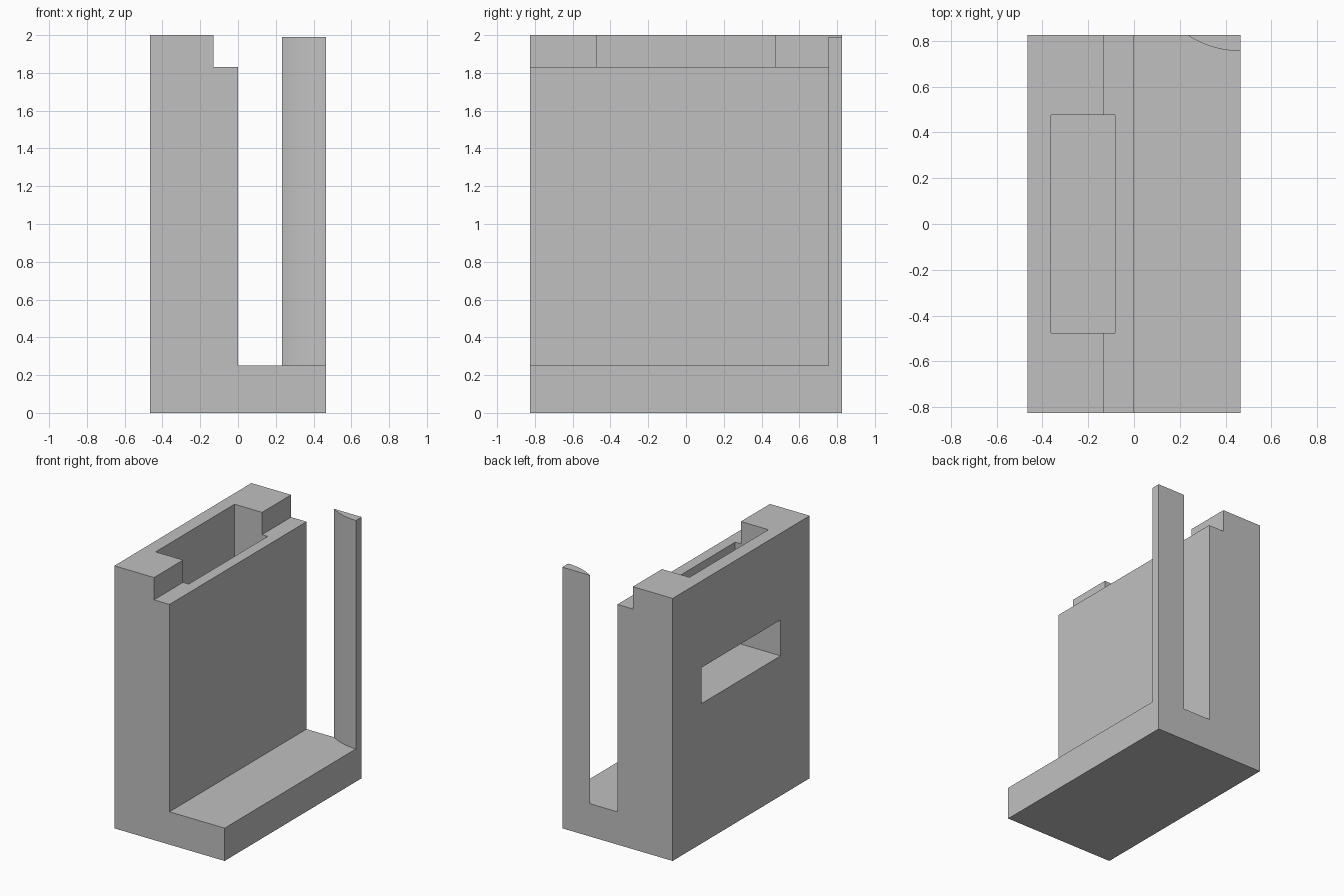
import bpy
import bmesh
import math

cube = bpy.data.objects.get("Cube")
if cube:
    bpy.data.objects.remove(cube, do_unlink=True)

# One plain grey for everything
grey = bpy.data.materials.new("plain_grey")
grey.use_nodes = True
colour = (0.53, 0.53, 0.53, 1)
grey.diffuse_color = colour
grey.node_tree.nodes["Principled BSDF"].inputs["Base Color"].default_value = colour

HALF_X, HALF_Y = 0.465, 0.825


def extrude(name, points, offset):
    """Make a solid from a flat outline pushed along an offset."""
    bm = bmesh.new()
    face = bm.faces.new([bm.verts.new(p) for p in points])
    result = bmesh.ops.extrude_face_region(bm, geom=[face])
    moved = [g for g in result["geom"] if isinstance(g, bmesh.types.BMVert)]
    bmesh.ops.translate(bm, verts=moved, vec=offset)
    bmesh.ops.recalc_face_normals(bm, faces=bm.faces)
    mesh = bpy.data.meshes.new(name)
    bm.to_mesh(mesh)
    bm.free()
    mesh.materials.append(grey)
    obj = bpy.data.objects.new(name, mesh)
    bpy.context.collection.objects.link(obj)
    return obj


def box(name, x0, x1, y, z0, z1):
    outline = [(x0, -y, z0), (x1, -y, z0), (x1, -y, z1), (x0, -y, z1)]
    return extrude(name, outline, (0, 2 * y, 0))


# Body: stepped upright wall with a low ledge
profile = [(-HALF_X, 0), (HALF_X, 0), (HALF_X, 0.25), (0, 0.25),
           (0, 1.83), (-0.13, 1.83), (-0.13, 2), (-HALF_X, 2)]
body = extrude("body", [(x, -HALF_Y, z) for x, z in profile], (0, 2 * HALF_Y, 0))

# Top pocket and side window, sharing one floor
FLOOR, POCKET_Y = 1.066, 0.475
cutters = [box("pocket_cutter", -0.362, -0.082, POCKET_Y, FLOOR, 2.2),
           box("window_cutter", -0.6, -0.2, POCKET_Y, FLOOR, 1.34)]
for cutter in cutters:
    mod = body.modifiers.new(cutter.name, "BOOLEAN")
    mod.operation = "DIFFERENCE"
    mod.solver = "EXACT"
    mod.object = cutter

# Apply the cuts, then remove the cutters
depsgraph = bpy.context.evaluated_depsgraph_get()
cut_mesh = bpy.data.meshes.new_from_object(body.evaluated_get(depsgraph))
body.modifiers.clear()
body.data = cut_mesh
for cutter in cutters:
    bpy.data.objects.remove(cutter, do_unlink=True)

# Corner post with a rounded front
width, depth = 0.232, 0.07
radius = (width ** 2 + depth ** 2) / (2 * depth)
sweep = math.asin(width / radius)
STEPS = 16
arc = []
for i in range(STEPS + 1):
    a = sweep * (1 - i / STEPS)
    arc.append((HALF_X - radius * math.sin(a),
                HALF_Y - depth + radius * (1 - math.cos(a)), 0.25))
post = extrude("corner_post", arc + [(HALF_X, HALF_Y, 0.25)], (0, 0, 1.74))

bpy.ops.object.select_all(action="DESELECT")
post.select_set(True)
bpy.context.view_layer.objects.active = post
bpy.ops.object.shade_smooth_by_angle(angle=math.radians(20))
